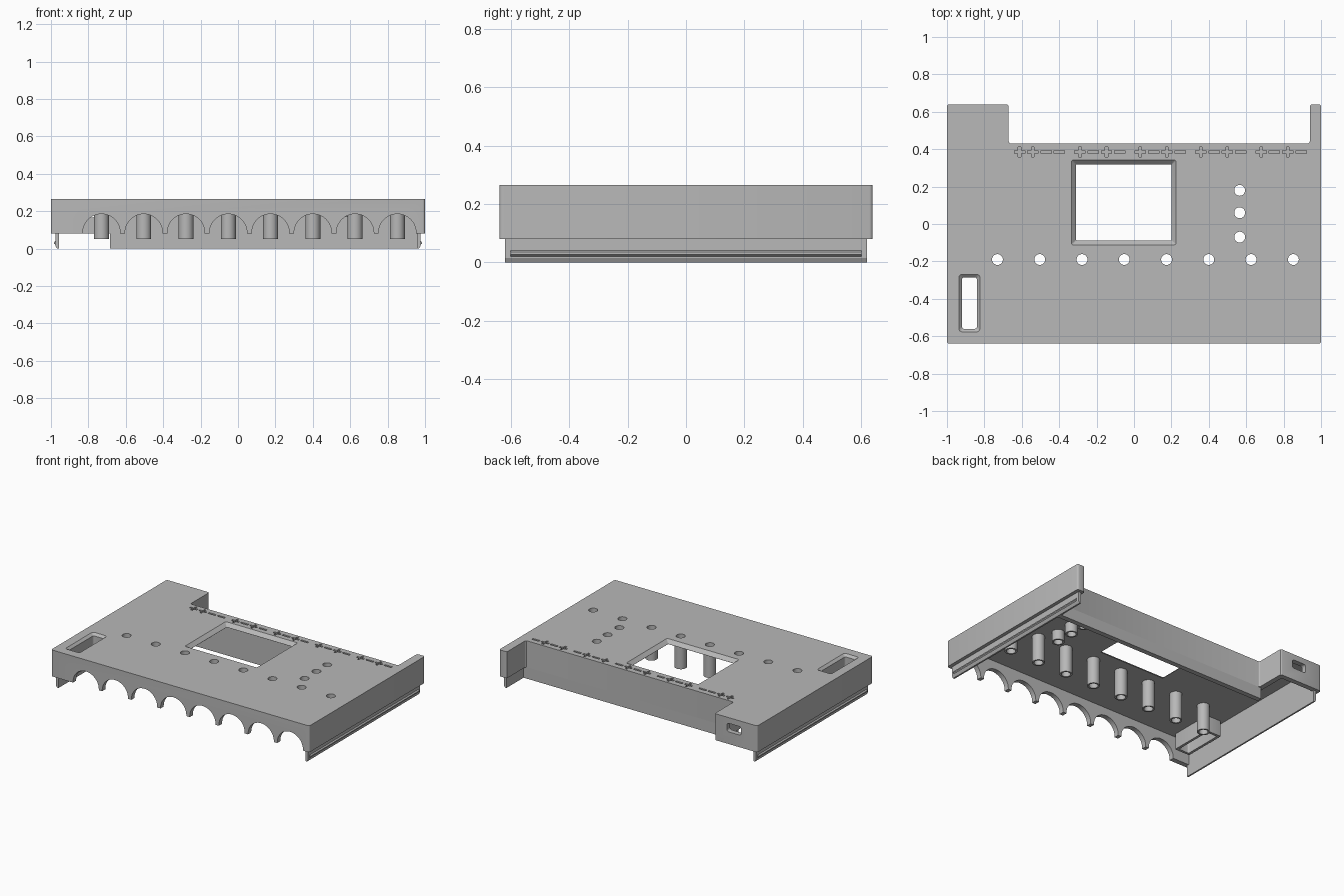
import bpy, bmesh, math
from mathutils import Vector

if "Cube" in bpy.data.objects:
    bpy.data.objects.remove(bpy.data.objects["Cube"])

TOP, PLATE, RIM = 0.265, 0.24, 0.08   # lid top, plate underside, wall bottom

grey = bpy.data.materials.new("light_grey_plastic")
grey.use_nodes = True
grey.diffuse_color = (0.48, 0.48, 0.48, 1)
grey.node_tree.nodes["Principled BSDF"].inputs["Base Color"].default_value = (0.48, 0.48, 0.48, 1)


# ---------- helpers ----------
def loft(bm, rings, closed=False):
    """Skin a list of equal-length rings; cap the ends, or join last to first."""
    vs = [[bm.verts.new(p) for p in r] for r in rings]
    n = len(vs[0])
    pairs = list(zip(vs, vs[1:]))
    if closed:
        pairs.append((vs[-1], vs[0]))
    else:
        bm.faces.new(vs[0])
        bm.faces.new(vs[-1])
    for a, b in pairs:
        for i in range(n):
            j = (i + 1) % n
            bm.faces.new((a[i], a[j], b[j], b[i]))


def at_z(pts, z):
    return [Vector((x, y, z)) for x, y in pts]


def at_y(pts, y):
    return [Vector((x, y, z)) for x, z in pts]


def circle(cx, cy, r, n=32):
    return [(cx + r * math.cos(math.tau * i / n), cy + r * math.sin(math.tau * i / n)) for i in range(n)]


def rrect(cx, cy, w, h, r=0.004, n=4):
    """Rectangle outline with rounded corners."""
    pts = []
    for k, (sx, sy) in enumerate(((1, 1), (-1, 1), (-1, -1), (1, -1))):
        for i in range(n + 1):
            a = math.pi / 2 * (k + i / n)
            pts.append((cx + sx * (w / 2 - r) + r * math.cos(a), cy + sy * (h / 2 - r) + r * math.sin(a)))
    return pts


def finish(name, bm):
    bmesh.ops.recalc_face_normals(bm, faces=bm.faces)
    me = bpy.data.meshes.new(name)
    bm.to_mesh(me)
    bm.free()
    me.materials.append(grey)
    ob = bpy.data.objects.new(name, me)
    bpy.context.scene.collection.objects.link(ob)
    return ob


def prism(name, pts, z0, z1):
    bm = bmesh.new()
    loft(bm, [at_z(pts, z0), at_z(pts, z1)])
    return finish(name, bm)


def cut(ob, cutters):
    for c in cutters:
        c.hide_render = True
        m = ob.modifiers.new("cut", "BOOLEAN")
        m.operation, m.solver, m.object = "DIFFERENCE", "EXACT", c
    dg = bpy.context.evaluated_depsgraph_get()
    me = bpy.data.meshes.new_from_object(ob.evaluated_get(dg))
    ob.modifiers.clear()
    ob.data = me
    for c in cutters:
        bpy.data.objects.remove(c)


def smooth(ob):
    bpy.ops.object.select_all(action="DESELECT")
    ob.select_set(True)
    bpy.context.view_layer.objects.active = ob
    bpy.ops.object.shade_smooth_by_angle(angle=math.radians(30))


# ---------- lid body: outline with a notched back ----------
outline = [(-1, -0.64), (1, -0.64), (1, 0.64), (0.94, 0.64), (0.94, 0.43),
           (-0.67, 0.43), (-0.67, 0.64), (-1, 0.64)]
bm = bmesh.new()
loft(bm, [at_z(outline, RIM), at_z(outline, TOP)])
upright = [e for e in bm.edges if abs(e.verts[0].co.z - e.verts[1].co.z) > 0.1]
bmesh.ops.bevel(bm, geom=upright, offset=0.012, segments=3, profile=0.5, affect="EDGES")
shell = finish("lid_shell", bm)

cavity = prism("cavity_cutter", [(-0.96, -0.605), (0.96, -0.605), (0.96, 0.395), (-0.705, 0.395),
                                 (-0.705, 0.605), (-0.96, 0.605)], 0, PLATE)

knobs = [(-0.73 + 0.226 * i, -0.19) for i in range(8)]
lamps = [(0.565, y) for y in (0.18, 0.06, -0.07)]
HOLE = 0.029

bm = bmesh.new()
# round holes
for x, y in knobs + lamps:
    loft(bm, [at_z(circle(x, y, HOLE), z) for z in (0.21, 0.3)])
# front arches
for x, _ in knobs:
    arch = [(x + 0.1 * math.cos(math.pi * i / 24), 0.085 + 0.1 * math.sin(math.pi * i / 24)) for i in range(25)]
    arch += [(x - 0.1, 0.04), (x + 0.1, 0.04)]
    loft(bm, [at_y(arch, -0.7), at_y(arch, -0.57)])
# screen window and side slot, both with sloped edges
for cx, cy, w, h, r, slope in ((-0.055, 0.115, 0.51, 0.405, 0.003, 0.024),
                               (-0.88, -0.423, 0.08, 0.275, 0.012, 0.016)):
    wide = rrect(cx, cy, w + slope * 4, h + slope * 4, r + slope / 2)
    slim = rrect(cx, cy, w, h, r)
    loft(bm, [at_z(slim, 0.2), at_z(slim, TOP - slope), at_z(wide, TOP + slope)])
# socket opening in the back block
port = rrect(-0.82, 0.195, 0.11, 0.06, 0.015)
loft(bm, [at_y(port, 0.56), at_y(port, 0.7)])
# engraved plus and minus marks along the back edge
a, b = 0.007, 0.028
plus = [(b, -a), (b, a), (a, a), (a, b), (-a, b), (-a, a), (-b, a), (-b, -a),
        (-a, -a), (-a, -b), (a, -b), (a, -a)]
minus = [(b, -a), (b, a), (-b, a), (-b, -a)]
for g in range(5):
    for k, sign in enumerate("++--" if g == 0 else "+-+-"):
        cx = -0.612 + 0.323 * g + 0.071 * k
        mark = [(cx + x, 0.385 + y) for x, y in (plus if sign == "+" else minus)]
        loft(bm, [at_z(mark, TOP - 0.012), at_z(mark, TOP + 0.02)])
openings = finish("opening_cutter", bm)
cut(shell, [cavity, openings])
smooth(shell)


# ---------- hanging guide tubes ----------
def tube(name, outer, inner, z):
    bm = bmesh.new()
    loft(bm, [at_z(outer, z), at_z(outer, PLATE), at_z(inner, PLATE), at_z(inner, z)], closed=True)
    smooth(finish(name, bm))


for i, (x, y) in enumerate(knobs):
    tube(f"knob_tube_{i + 1}", circle(x, y, 0.04), circle(x, y, HOLE), 0.05)
for i, (x, y) in enumerate(lamps):
    tube(f"lamp_tube_{i + 1}", circle(x, y, 0.04), circle(x, y, HOLE), 0.17)
tube("slot_collar", rrect(-0.88, -0.423, 0.115, 0.31, 0.004),
     rrect(-0.88, -0.423, 0.08, 0.275, 0.012), 0.13)

# ---------- back wall skirt ----------
prism("back_wall_skirt", [(-0.685, 0.395), (0.957, 0.395), (0.957, 0.43), (-0.685, 0.43)], 0, RIM)

# ---------- side tongues with snap ridges ----------
tongue = [(0.957, RIM), (0.957, 0), (0.968, 0), (0.976, 0.015), (0.976, RIM)]
ridge = [(0.975, 0.02), (0.984, 0.027), (0.984, 0.035), (0.975, 0.042)]
for side, s in (("left", 1), ("right", -1)):
    for part, profile, y in (("tongue", tongue, 0.62), ("snap_ridge", ridge, 0.602)):
        bm = bmesh.new()
        pts = [(s * x, z) for x, z in profile]
        loft(bm, [at_y(pts, -y), at_y(pts, y)])
        finish(f"{side}_{part}", bm)
